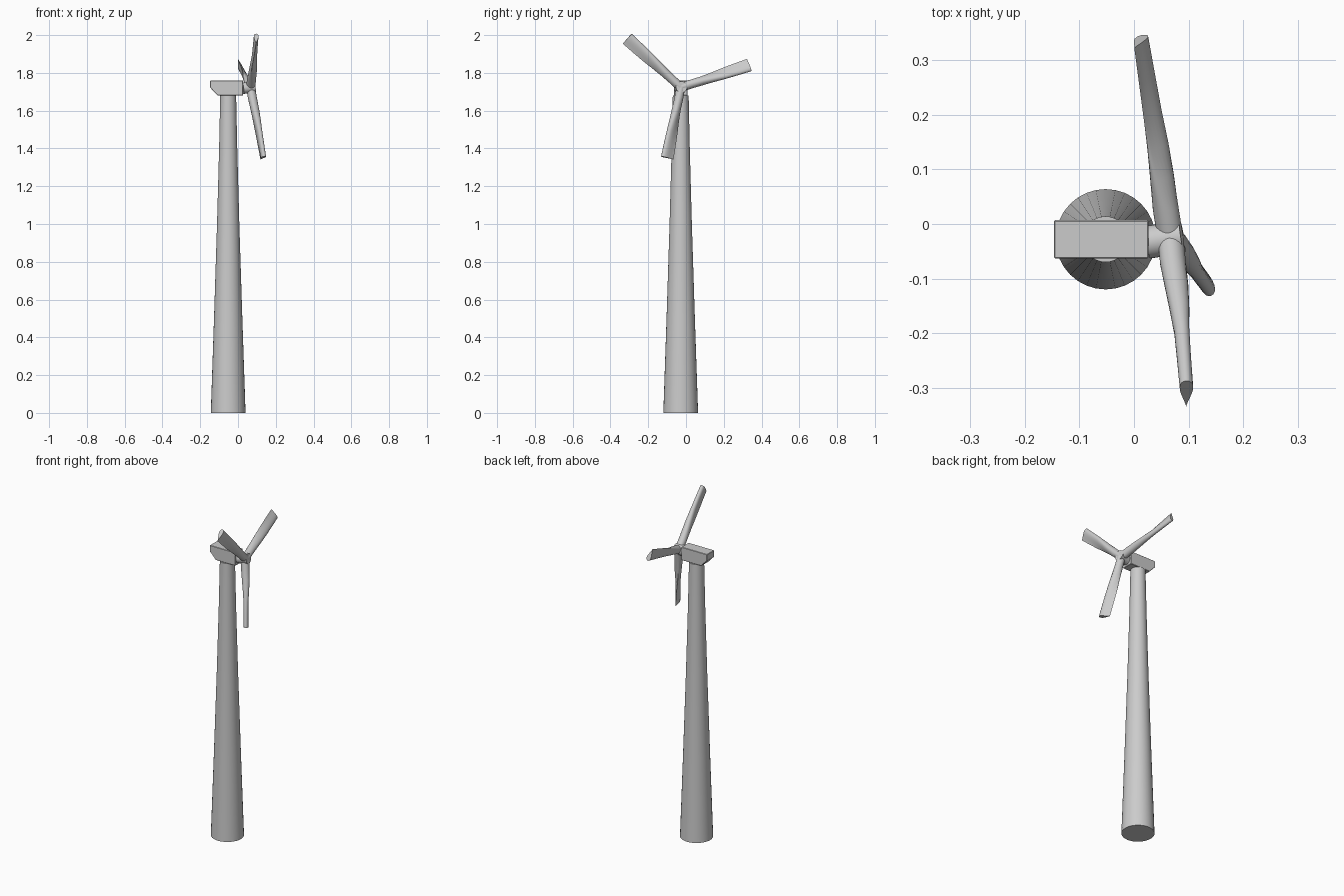
import bpy, bmesh, math
from mathutils import Vector

if "Cube" in bpy.data.objects:
    bpy.data.objects.remove(bpy.data.objects["Cube"], do_unlink=True)

grey = bpy.data.materials.new("turbine grey")
grey.use_nodes = True
grey.diffuse_color = (0.6, 0.6, 0.6, 1)
grey.node_tree.nodes["Principled BSDF"].inputs["Base Color"].default_value = (0.6, 0.6, 0.6, 1)


def loft(name, rings, smooth=True):
    """Skin a list of equal-length point rings and cap both ends."""
    bm = bmesh.new()
    loops = [[bm.verts.new(p) for p in ring] for ring in rings]
    n = len(loops[0])
    for a, b in zip(loops, loops[1:]):
        for i in range(n):
            j = (i + 1) % n
            bm.faces.new((a[i], a[j], b[j], b[i]))
    bm.faces.new(loops[0])
    bm.faces.new(loops[-1])
    bmesh.ops.recalc_face_normals(bm, faces=bm.faces)
    mesh = bpy.data.meshes.new(name)
    bm.to_mesh(mesh)
    bm.free()
    mesh.materials.append(grey)
    obj = bpy.data.objects.new(name, mesh)
    bpy.context.collection.objects.link(obj)
    if smooth:
        bpy.ops.object.select_all(action="DESELECT")
        obj.select_set(True)
        bpy.context.view_layer.objects.active = obj
        bpy.ops.object.shade_smooth_by_angle(angle=math.radians(40))
    return obj


def circle(center, u, v, radius, sides=32):
    angles = [math.tau * i / sides for i in range(sides)]
    return [center + radius * (math.cos(a) * u + math.sin(a) * v) for a in angles]


X, Y, Z = Vector((1, 0, 0)), Vector((0, 1, 0)), Vector((0, 0, 1))

# Tower with a slightly concave taper
tower_profile = [(0, 0.092), (0.5, 0.075), (1.0, 0.059), (1.4, 0.048), (1.68, 0.042)]
loft("tower", [circle(Vector((-0.052, -0.028, z)), X, Y, r) for z, r in tower_profile])

# Nacelle: side outline with a chamfered tail, extruded across y
outline = [(-0.147, 1.76), (0.027, 1.76), (0.027, 1.68), (-0.108, 1.68), (-0.147, 1.722)]
nacelle = loft("nacelle", [[Vector((x, y, z)) for x, z in outline] for y in (-0.063, 0.007)],
               smooth=False)
bevel = nacelle.modifiers.new("edge_bevel", "BEVEL")
bevel.width = 0.002
bevel.segments = 1

# Rotor frame, yawed and tilted away from the nacelle axis
hub_center = Vector((0.067, -0.027, 1.723))
axis = Vector((0.982, 0.155, 0.105)).normalized()
side = (Y - axis * axis.y).normalized()
up = axis.cross(side)

# Hub
loft("hub", [circle(hub_center + axis * d, side, up, 0.03) for d in (-0.042, 0.022)])

# Blades: round root turning into a twisted teardrop section
# station: span, chord, thickness, twist in degrees, sharpness of the trailing edge
stations = [(0, 0.046, 0.048, 30, 0), (0.06, 0.046, 0.048, 30, 0), (0.12, 0.050, 0.045, 30, 0.3),
            (0.18, 0.057, 0.037, 26, 0.6), (0.24, 0.064, 0.028, 20, 0.85),
            (0.31, 0.068, 0.026, 15, 0.95), (0.385, 0.071, 0.025, 11, 0.95)]


def blade(name, degrees):
    t = math.radians(degrees)
    span_dir = math.cos(t) * side + math.sin(t) * up
    lead_dir = math.sin(t) * side - math.cos(t) * up
    rings = []
    for span, chord, thick, twist, sharp in stations:
        w = math.radians(twist)
        u = math.cos(w) * lead_dir + math.sin(w) * axis
        v = math.cos(w) * axis - math.sin(w) * lead_dir
        center = hub_center + span_dir * span + axis * span * 0.03
        ring = []
        for i in range(24):
            a = math.tau * i / 24
            taper = (1 + sharp * math.cos(a)) / (1 + 0.3 * sharp)
            ring.append(center + u * chord / 2 * math.cos(a)
                        + v * thick / 2 * math.sin(a) * taper)
        rings.append(ring)
    loft(name, rings)


for k in range(3):
    blade(f"blade_{k + 1}", 18.8 + 120 * k)
